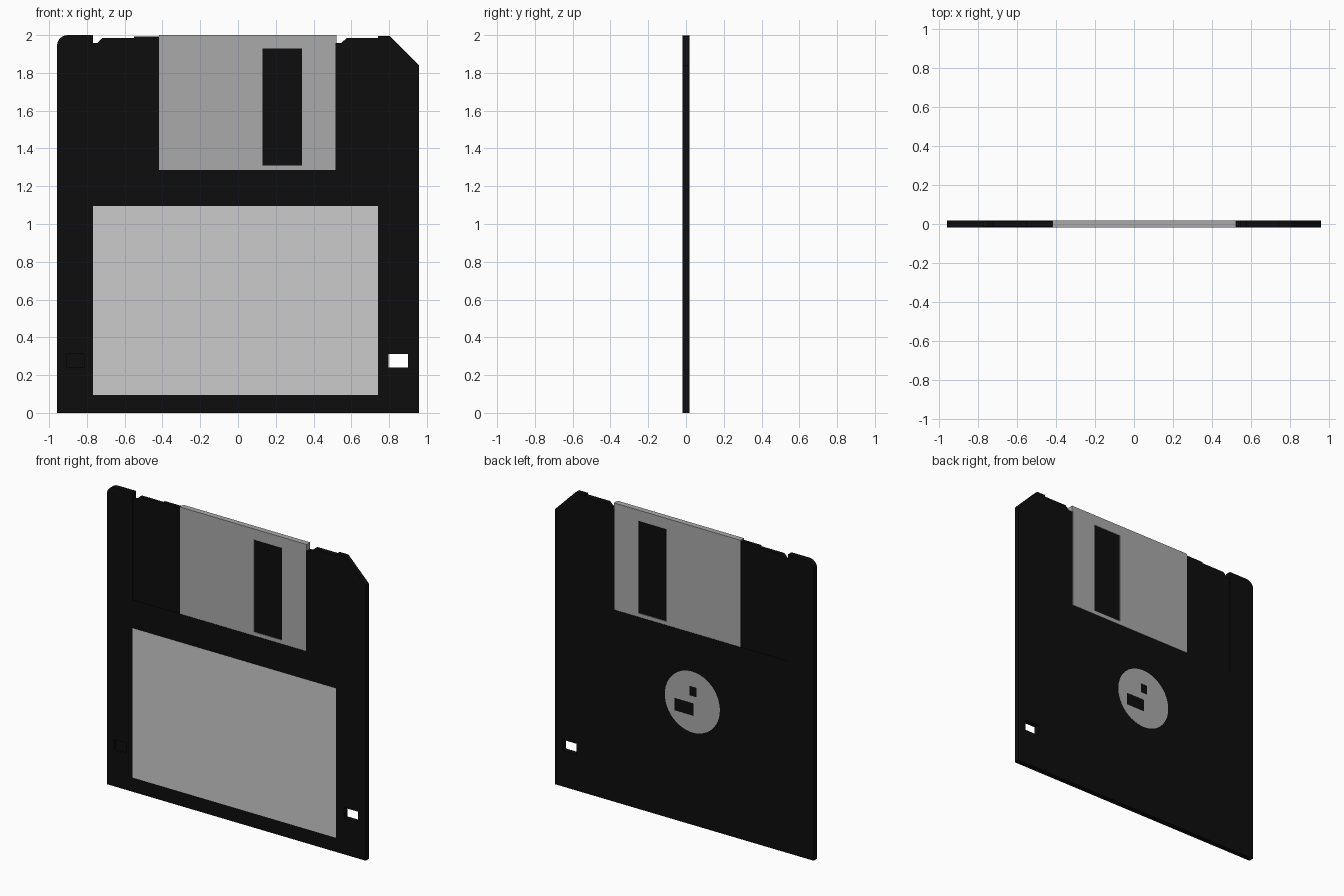
import bpy, bmesh, math

if "Cube" in bpy.data.objects:
    bpy.data.objects.remove(bpy.data.objects["Cube"])


def material(name, v):
    m = bpy.data.materials.new(name)
    m.diffuse_color = (v, v, v, 1)
    m.use_nodes = True
    m.node_tree.nodes["Principled BSDF"].inputs["Base Color"].default_value = m.diffuse_color
    return m


black = material("black_plastic", 0.004)
metal = material("grey_metal", 0.40)
paper = material("label_paper", 0.55)


def rect(x0, x1, z0, z1):
    return [(x0, z0), (x1, z0), (x1, z1), (x0, z1)]


def arc(cx, cz, r, a0, a1, n):
    return [(cx + r * math.cos(math.radians(a0 + (a1 - a0) * i / n)),
             cz + r * math.sin(math.radians(a0 + (a1 - a0) * i / n))) for i in range(n + 1)]


def plate(name, loops, y0, y1, mat=None):
    """Flat plate in the XZ plane; loops after the first are holes."""
    cu = bpy.data.curves.new(name, 'CURVE')
    cu.dimensions = '2D'
    cu.fill_mode = 'BOTH'
    cu.extrude = (y1 - y0) / 2
    for pts in loops:
        s = cu.splines.new('POLY')
        s.points.add(len(pts) - 1)
        for p, (x, z) in zip(s.points, pts):
            p.co = (x, z, 0, 1)
        s.use_cyclic_u = True
    tmp = bpy.data.objects.new(name + "_curve", cu)
    bpy.context.collection.objects.link(tmp)
    bpy.context.view_layer.update()
    me = bpy.data.meshes.new_from_object(tmp.evaluated_get(bpy.context.evaluated_depsgraph_get()))
    bpy.data.objects.remove(tmp)
    bm = bmesh.new()
    bm.from_mesh(me)
    bmesh.ops.remove_doubles(bm, verts=bm.verts, dist=1e-5)
    for v in bm.verts:
        x, z, d = v.co
        v.co = (x, (y0 + y1) / 2 - d, z)
    bmesh.ops.recalc_face_normals(bm, faces=bm.faces)
    for f in bm.faces:
        f.smooth = False
    bm.to_mesh(me)
    bm.free()
    me.name = name
    me.materials.clear()
    if mat:
        me.materials.append(mat)
    ob = bpy.data.objects.new(name, me)
    bpy.context.collection.objects.link(ob)
    return ob


def cut(ob, cutter):
    cutter.hide_render = True
    mod = ob.modifiers.new("cut", 'BOOLEAN')
    mod.operation = 'DIFFERENCE'
    mod.solver = 'EXACT'
    mod.object = cutter
    bpy.context.view_layer.objects.active = ob
    bpy.ops.object.modifier_apply(modifier=mod.name)
    bpy.data.objects.remove(cutter)


T = 0.018       # half thickness of the case
FLOOR = 0.013   # half thickness inside the shutter track
SH = 0.0188     # half thickness of the shutter

# Case: notched outline with the write-protect hole
outline = [(-0.958, 0), (0.958, 0), (0.958, 1.84), (0.805, 1.995), (0.74, 1.995),
           (0.74, 1.984), (0.575, 1.984), (0.545, 1.957), (0.515, 1.957), (0.515, 1.992),
           (-0.55, 1.992), (-0.55, 1.984), (-0.72, 1.984), (-0.745, 1.957), (-0.768, 1.957),
           (-0.768, 2.0)] + arc(-0.903, 1.945, 0.055, 90, 180, 6)
case = plate("case", [outline, rect(0.797, 0.90, 0.24, 0.313)], -T, T, black)

# Shutter track on both faces, and the blind pocket at the lower left
for s in (-1, 1):
    y = sorted((s * FLOOR, s * 0.05))
    cut(case, plate("track_cutter", [rect(-0.768, 0.5165, 1.283, 2.1)], *y, black))
cut(case, plate("pocket_cutter", [rect(-0.905, -0.815, 0.24, 0.313)], -0.05, -0.002, black))

# Paper label
plate("label", [rect(-0.767, 0.74, 0.095, 1.095)], -T - 0.0006, -T + 0.0002, paper)

# Sliding shutter: two windowed plates joined by a top strip with an end tab
window = rect(0.13, 0.338, 1.31, 1.928)
for name, s in (("shutter_front", -1), ("shutter_back", 1)):
    y = sorted((s * (FLOOR + 0.0005), s * SH))
    plate(name, [rect(-0.418, 0.515, 1.285, 2.0), window], *y, metal)
plate("shutter_top", [[(-0.418, 1.993), (0.516, 1.993), (0.516, 1.958), (0.521, 1.958),
                       (0.521, 2.0), (-0.418, 2.0)]], -SH, SH, metal)

# Metal hub on the back with its drive slots
plate("hub", [arc(-0.06, 0.822, 0.204, 0, 352.5, 47),
              rect(-0.068, 0.071, 0.732, 0.815),
              rect(-0.09, -0.04, 0.862, 0.925)], T - 0.0002, T + 0.0006, metal)
